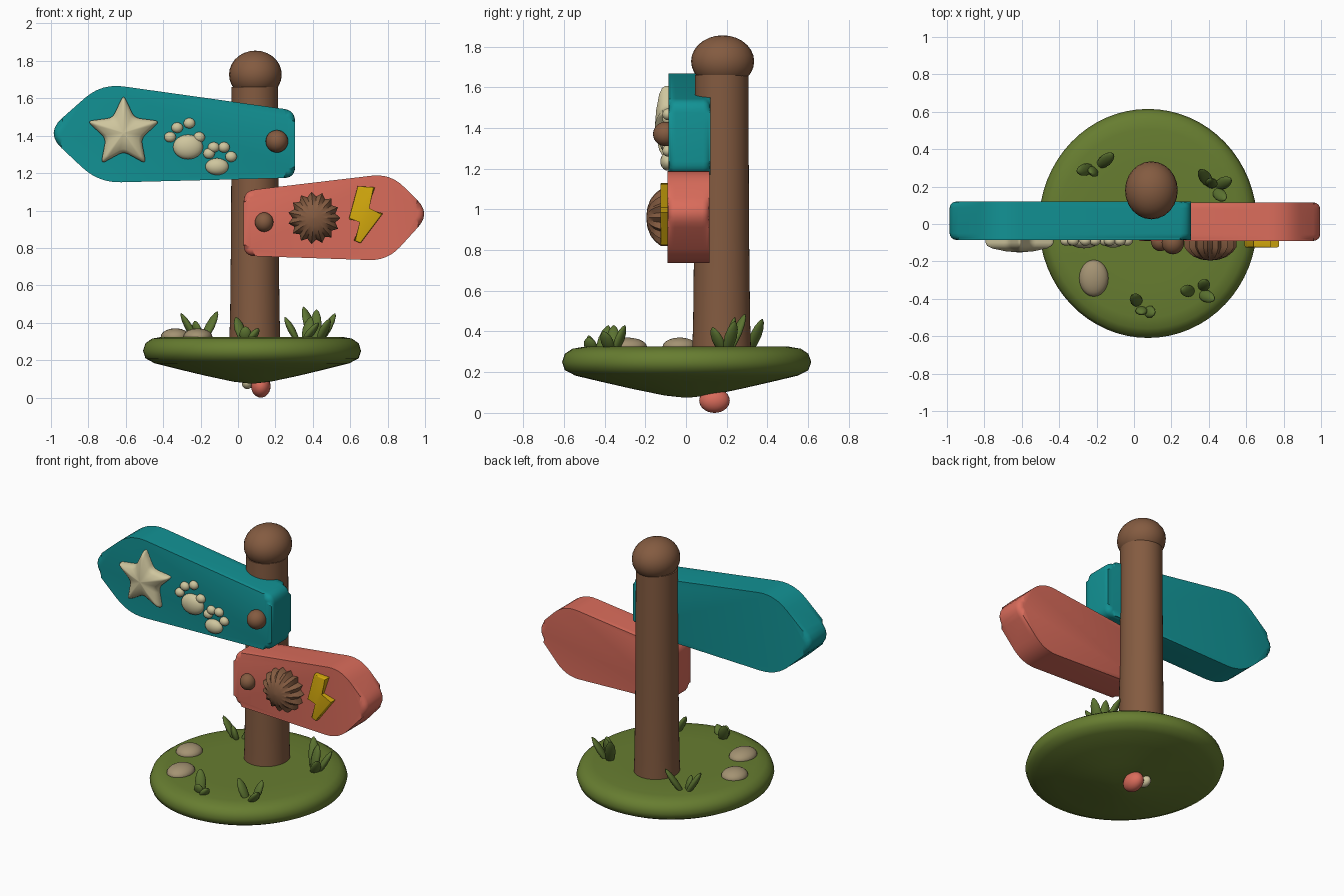
import bpy, bmesh, math
from mathutils import Vector, Matrix

if "Cube" in bpy.data.objects:
    bpy.data.objects.remove(bpy.data.objects["Cube"])


def material(name, rgb):
    m = bpy.data.materials.new(name)
    m.diffuse_color = (*rgb, 1)
    m.use_nodes = True
    m.node_tree.nodes["Principled BSDF"].inputs["Base Color"].default_value = m.diffuse_color
    return m


TEAL = material("teal paint", (0.006, 0.29, 0.30))
CORAL = material("coral paint", (0.70, 0.15, 0.105))
WOOD = material("brown wood", (0.23, 0.105, 0.052))
GREEN = material("moss green", (0.135, 0.205, 0.03))
BLADE = material("grass green", (0.105, 0.17, 0.03))
CREAM = material("cream", (0.62, 0.56, 0.34))
YELLOW = material("yellow", (0.66, 0.40, 0.004))
STONE = material("stone tan", (0.37, 0.29, 0.17))


def finish(name, bm, mat, angle=50):
    bmesh.ops.recalc_face_normals(bm, faces=bm.faces)
    me = bpy.data.meshes.new(name)
    bm.to_mesh(me)
    bm.free()
    me.materials.append(mat)
    ob = bpy.data.objects.new(name, me)
    bpy.context.collection.objects.link(ob)
    bpy.ops.object.select_all(action='DESELECT')
    bpy.context.view_layer.objects.active = ob
    ob.select_set(True)
    bpy.ops.object.shade_smooth_by_angle(angle=math.radians(angle))
    return ob


def loft(bm, rings, matrix=Matrix()):
    loops = [[bm.verts.new(matrix @ Vector(p)) for p in r] for r in rings]
    for a, b in zip(loops, loops[1:]):
        for i in range(len(a)):
            j = (i + 1) % len(a)
            bm.faces.new((a[i], a[j], b[j], b[i]))
    bm.faces.new(loops[0])
    bm.faces.new(loops[-1])


def lathe_rings(profile, n):
    return [[(r * math.cos(2 * math.pi * i / n), r * math.sin(2 * math.pi * i / n), z)
             for i in range(n)] for r, z in profile]


def lathe(name, profile, loc, mat, sy=1, n=48):
    bm = bmesh.new()
    loft(bm, lathe_rings(profile, n), Matrix.Translation(loc) @ Matrix.Diagonal((1, sy, 1, 1)))
    return finish(name, bm, mat)


def ball(bm, loc, radii):
    bmesh.ops.create_uvsphere(bm, u_segments=24, v_segments=14, radius=1,
                              matrix=Matrix.Translation(loc) @ Matrix.Diagonal((*radii, 1)))


def balls(name, items, mat):
    bm = bmesh.new()
    for loc, radii in items:
        ball(bm, loc, radii)
    return finish(name, bm, mat)


def rounded(points):
    """Round each (x, z, distance) corner with a short curve."""
    out = []
    for i, (x, z, d) in enumerate(points):
        c = Vector((x, z))
        a = c + (Vector(points[i - 1][:2]) - c).normalized() * d
        b = c + (Vector(points[(i + 1) % len(points)][:2]) - c).normalized() * d
        for k in range(7):
            t = k / 6
            out.append(a * (1 - t) ** 2 + c * 2 * t * (1 - t) + b * t * t)
    return out


def plate(name, outline, y0, y1, bevel, mat):
    """Upright board with softened front and back rims."""
    bm = bmesh.new()
    loft(bm, [[(p[0], y, p[1]) for p in outline] for y in (y0, y1)])
    rim = [e for e in bm.edges if abs(e.verts[0].co.y - e.verts[1].co.y) < 1e-5]
    bmesh.ops.bevel(bm, geom=rim, offset=bevel, segments=4, profile=0.5,
                    affect='EDGES', clamp_overlap=False)
    return finish(name, bm, mat)


def badge(name, cx, cz, outline, layers, mat):
    """Domed emblem: the outline shrinks through (scale, y) layers."""
    bm = bmesh.new()
    loft(bm, [[(cx + x * s, y, cz + z * s) for x, z in outline] for s, y in layers])
    return finish(name, bm, mat, 40)


# Grassy base
lathe("grass_base", [(.01, .325), (.3, .325), (.48, .325), (.535, .315), (.57, .29), (.583, .25),
                     (.57, .21), (.52, .183), (.4, .153), (.25, .117), (.1, .085), (.01, .075)],
      (0.075, 0.003, 0), GREEN, 1.05, 64)

# Post and rounded cap
lathe("post", [(.137, .28), (.132, .45), (.127, .9), (.124, 1.66)], (0.09, 0.175, 0), WOOD, 1.06)
balls("post_cap", [((0.093, 0.18, 1.727), (.141, .155, .128))], WOOD)

# Arrow boards
plate("upper_sign", rounded([(-1.03, 1.415, .12), (-.73, 1.68, .12), (.305, 1.535, .06),
                             (.305, 1.175, .06), (-.745, 1.148, .12)]), -.085, .12, .035, TEAL)
plate("lower_sign", rounded([(1.03, .985, .10), (.815, 1.198, .10), (.03, 1.105, .06),
                             (.03, .758, .06), (.80, .732, .10)]), -.09, .115, .035, CORAL)

# Star emblem
star = [(r * math.sin(i * math.pi / 5), r * math.cos(i * math.pi / 5), .03)
        for i in range(10) for r in [(.205, .1)[i % 2]]]
badge("star", -.612, 1.415, rounded(star),
      [(1, -.06), (1, -.10), (.95, -.117), (.8, -.131), (.4, -.146), (.03, -.152)], CREAM)

# Paw prints
for name, pad, radii, toes in (
    ("large_paw", (-.267, 1.34), (.08, .04, .066),
     [(-.363, 1.393), (-.325, 1.443), (-.26, 1.467), (-.208, 1.392)]),
    ("small_paw", (-.112, 1.235), (.062, .036, .045),
     [(-.155, 1.305), (-.13, 1.338), (-.075, 1.338), (-.037, 1.288)])):
    balls(name, [((pad[0], -.09, pad[1]), radii)] +
          [((x, -.09, z), (.031, .026, .028)) for x, z in toes], CREAM)

# Pegs holding the boards
balls("upper_peg", [((.208, -.10, 1.37), (.06, .062, .06))], WOOD)
balls("lower_peg", [((.14, -.095, .938), (.049, .05, .052))], WOOD)

# Toothed round emblem
N = 15
gear = [(r * math.cos(i * math.pi / N), r * math.sin(i * math.pi / N))
        for i in range(2 * N) for r in [(.14, .116)[i % 2]]]
badge("toothed_disc", .407, .96, gear,
      [(1, -.07), (1, -.125), (.86, -.15), (.65, -.174), (.35, -.19), (.03, -.195)], WOOD)

# Lightning bolt emblem
plate("bolt", [(.64, 1.13), (.732, 1.124), (.693, 1.008), (.775, .985), (.655, .825),
               (.62, .84), (.66, .943), (.592, .952)], -.125, -.07, .007, YELLOW)

# Grass tufts: each blade is (base x, base y, tip x, tip y, tip z)
tufts = {
    "back_left_tuft": [(-.22, .30, -.305, .28, .45), (-.19, .31, -.11, .375, .46),
                       (-.21, .29, -.23, .27, .41)],
    "back_right_tuft": [(.41, .21, .35, .29, .485), (.44, .20, .52, .24, .45),
                        (.43, .18, .49, .13, .42), (.41, .20, .42, .24, .47)],
    "front_right_tuft": [(.32, -.36, .25, -.355, .43), (.35, -.37, .43, -.405, .40),
                         (.36, -.35, .39, -.30, .43)],
    "front_tuft": [(.03, -.43, -.01, -.38, .43), (.06, -.46, .11, -.48, .37),
                   (.04, -.45, .04, -.48, .38)],
}
for name, blades in tufts.items():
    bm = bmesh.new()
    for bx, by, tx, ty, tz in blades:
        base, tip = Vector((bx, by, .30)), Vector((tx, ty, tz))
        d = tip - base
        prof = [(r, z * d.length) for r, z in ((.018, 0), (.029, .25), (.033, .5), (.027, .75),
                                               (.015, .92), (.003, 1))]
        mat = (Matrix.Translation(base) @ d.to_track_quat('Z', 'Y').to_matrix().to_4x4()
               @ Matrix.Diagonal((1, .6, 1, 1)))
        loft(bm, lathe_rings(prof, 14), mat)
    finish(name, bm, BLADE)

# Stones on the base
balls("front_stone", [((-.215, -.29, .325), (.078, .098, .045))], STONE)
balls("side_stone", [((-.335, -.03, .325), (.078, .085, .045))], STONE)

# Small nub beneath the base
balls("base_nub", [((.122, .14, .06), (.052, .075, .06))], CORAL)
balls("base_nub_chip", [((.05, .16, .08), (.03, .045, .035))], CREAM)
